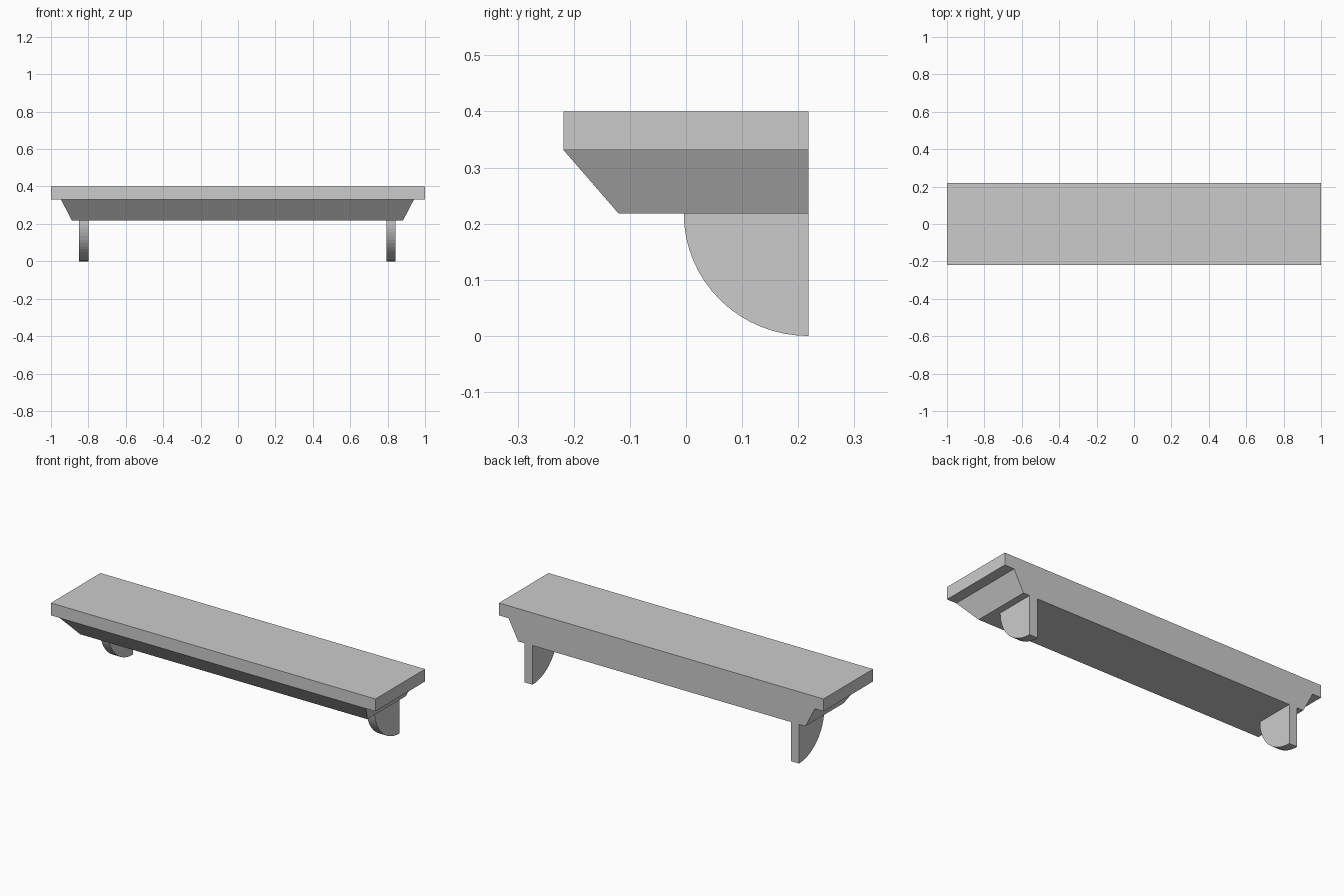
import bpy
import bmesh
from math import sin, cos, pi

cube = bpy.data.objects.get("Cube")
if cube:
    bpy.data.objects.remove(cube)

grey = bpy.data.materials.new("plain grey")
grey.use_nodes = True
colour = (0.6, 0.6, 0.6, 1)
grey.diffuse_color = colour
grey.node_tree.nodes["Principled BSDF"].inputs["Base Color"].default_value = colour

BACK, FRONT = 0.218, -0.218
TOP, BOARD_Z, BODY_Z = 0.4, 0.331, 0.218
SHIFT = -0.003  # support sits slightly off centre


def loft(name, lower, upper):
    """Closed solid between two matching outlines."""
    bm = bmesh.new()
    a = [bm.verts.new(p) for p in lower]
    b = [bm.verts.new(p) for p in upper]
    bm.faces.new(a)
    bm.faces.new(b)
    for i in range(len(a)):
        j = (i + 1) % len(a)
        bm.faces.new((a[i], a[j], b[j], b[i]))
    bmesh.ops.recalc_face_normals(bm, faces=bm.faces)
    mesh = bpy.data.meshes.new(name)
    bm.to_mesh(mesh)
    bm.free()
    mesh.materials.append(grey)
    obj = bpy.data.objects.new(name, mesh)
    bpy.context.collection.objects.link(obj)
    return obj


def rectangle(half_x, front, z, shift=0):
    return [(shift - half_x, front, z), (shift + half_x, front, z),
            (shift + half_x, BACK, z), (shift - half_x, BACK, z)]


# Flat shelf board
loft("shelf_board", rectangle(1, FRONT, BOARD_Z), rectangle(1, FRONT, TOP))

# Support tapering at the front and both ends, flush at the back
loft("tapered_support", rectangle(0.885, -0.12, BODY_Z, SHIFT),
     rectangle(0.944, FRONT, BOARD_Z, SHIFT))

# Quarter-round brackets
STEPS = 16
outline = [(BACK, BODY_Z)]
for i in range(STEPS + 1):
    t = pi / 2 * i / STEPS
    outline.append((BACK - 0.222 * cos(t), BODY_Z * (1 - sin(t))))

for side, label in ((1, "left"), (-1, "right")):
    inner, outer = SHIFT + side * 0.796, SHIFT + side * 0.846
    loft(label + "_bracket", [(inner, y, z) for y, z in outline],
         [(outer, y, z) for y, z in outline])
